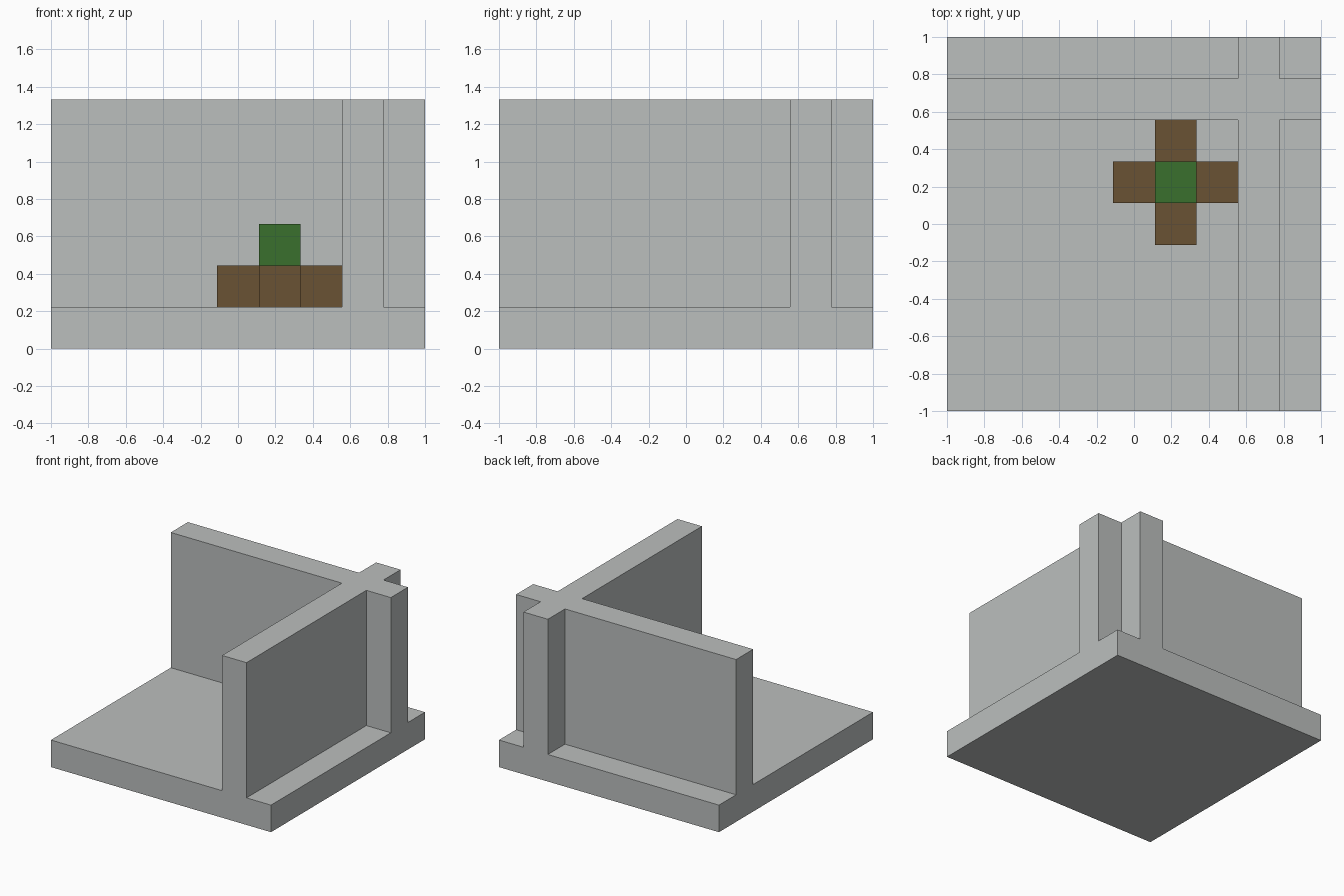
import bpy
import bmesh

default_cube = bpy.data.objects.get("Cube")
if default_cube:
    bpy.data.objects.remove(default_cube, do_unlink=True)

U = 2 / 9  # one block; the floor is nine blocks wide


def material(name, rgb):
    mat = bpy.data.materials.new(name)
    mat.use_nodes = True
    mat.diffuse_color = (*rgb, 1)
    mat.node_tree.nodes["Principled BSDF"].inputs["Base Color"].default_value = (*rgb, 1)
    return mat


def prism(name, outline, bottom, height, mat):
    """Extrude a flat outline upwards; all measures are in blocks."""
    bm = bmesh.new()
    base = bm.faces.new([bm.verts.new((x * U, y * U, bottom * U)) for x, y in outline])
    top = bmesh.ops.extrude_face_region(bm, geom=[base], use_keep_orig=True)["geom"]
    bmesh.ops.translate(bm, vec=(0, 0, height * U),
                        verts=[v for v in top if isinstance(v, bmesh.types.BMVert)])
    bmesh.ops.recalc_face_normals(bm, faces=bm.faces)
    mesh = bpy.data.meshes.new(name)
    bm.to_mesh(mesh)
    bm.free()
    mesh.materials.append(mat)
    obj = bpy.data.objects.new(name, mesh)
    bpy.context.collection.objects.link(obj)
    return obj


def square(low, high):
    return [(low, low), (high, low), (high, high), (low, high)]


def cross(low, a, b, high):
    """Plus-shaped outline spanning low..high with arms between a and b."""
    return [(a, low), (b, low), (b, a), (high, a), (high, b), (b, b),
            (b, high), (a, high), (a, b), (low, b), (low, a), (a, a)]


stone = material("stone grey", (0.5, 0.52, 0.515))
wood = material("earth brown", (0.144, 0.084, 0.033))
leaf = material("leaf green", (0.042, 0.162, 0.027))

# Floor slab and the two walls that cross near the back corner
prism("floor_slab", square(-4.5, 4.5), 0, 1, stone)
prism("crossing_walls", cross(-4.5, 2.5, 3.5, 4.5), 1, 5, stone)

# Plus-shaped block cluster with one block on top
prism("brown_cross", cross(-0.5, 0.5, 1.5, 2.5), 1, 1, wood)
prism("green_block", square(0.5, 1.5), 2, 1, leaf)
